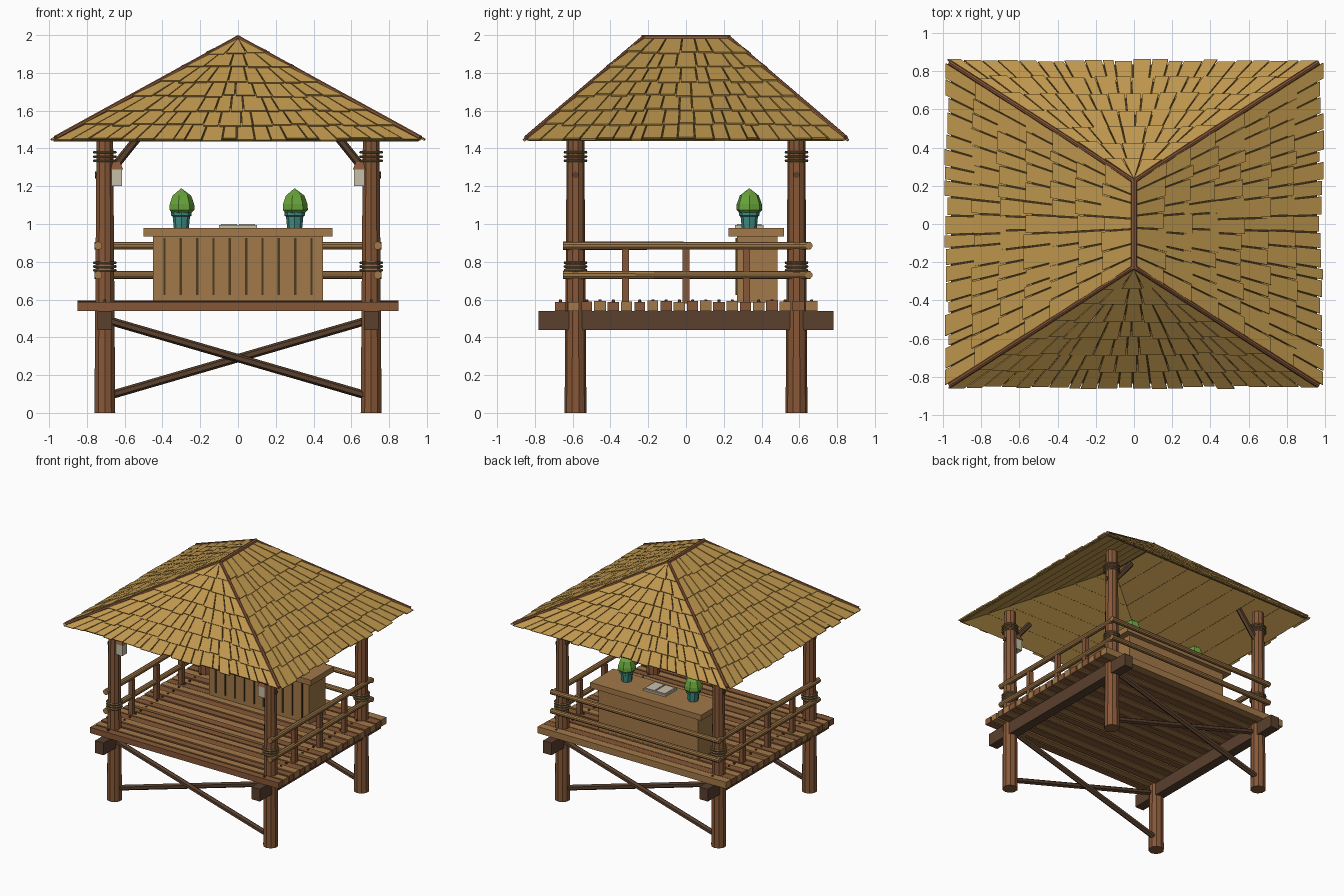
import bpy, bmesh, math, random
from mathutils import Vector, Matrix

random.seed(4)
if "Cube" in bpy.data.objects:
    bpy.data.objects.remove(bpy.data.objects["Cube"])


def material(name, rgb):
    m = bpy.data.materials.new(name)
    m.use_nodes = True
    m.diffuse_color = (*rgb, 1)
    m.node_tree.nodes["Principled BSDF"].inputs["Base Color"].default_value = (*rgb, 1)
    return m


THATCH = material("straw thatch", (0.52, 0.31, 0.075))
GAP = material("thatch gap", (0.07, 0.045, 0.015))
BROWN = material("red brown wood", (0.24, 0.095, 0.038))
DARK = material("dark wood", (0.1, 0.05, 0.026))
TAN = material("tan wood", (0.36, 0.19, 0.065))
ROPE = material("rope", (0.22, 0.15, 0.06))
TEAL = material("teal pot", (0.05, 0.27, 0.23))
GREEN = material("leaf green", (0.14, 0.37, 0.045))
PALE = material("pale paper", (0.58, 0.52, 0.4))


def finish(name, bm, *mats):
    bmesh.ops.recalc_face_normals(bm, faces=bm.faces)
    me = bpy.data.meshes.new(name)
    bm.to_mesh(me)
    bm.free()
    for m in mats:
        me.materials.append(m)
    ob = bpy.data.objects.new(name, me)
    bpy.context.collection.objects.link(ob)
    return ob


def box(name, x, y, z, mat):
    """Box from (low, high) ranges on each axis."""
    bm = bmesh.new()
    bmesh.ops.create_cube(bm, size=1)
    for v in bm.verts:
        v.co = [r[0] + (c + 0.5) * (r[1] - r[0]) for c, r in zip(v.co, (x, y, z))]
    return finish(name, bm, mat)


def rod(name, a, b, r1, r2, mat, sides=10):
    """Straight, optionally tapered pole between two points."""
    a, b = Vector(a), Vector(b)
    d = b - a
    m = Matrix.Translation((a + b) / 2) @ d.to_track_quat("Z", "Y").to_matrix().to_4x4()
    bm = bmesh.new()
    bmesh.ops.create_cone(bm, cap_ends=True, segments=sides, radius1=r1, radius2=r2,
                          depth=d.length, matrix=m)
    return finish(name, bm, mat)


def lathe(name, x, y, profile, mat, sides=8):
    """Closed turned shape from (radius, height) pairs."""
    bm = bmesh.new()
    rings = [[bm.verts.new((x + r * math.cos(2 * math.pi * i / sides),
                            y + r * math.sin(2 * math.pi * i / sides), z))
              for i in range(sides)] for r, z in profile]
    for lo, hi in zip(rings, rings[1:]):
        for i in range(sides):
            j = (i + 1) % sides
            bm.faces.new((lo[i], lo[j], hi[j], hi[i]))
    bm.faces.new(rings[0])
    bm.faces.new(rings[-1])
    return finish(name, bm, mat)


PX, PY = 0.705, 0.585

# Posts with rope bindings, knee braces and pegs
for sx in (-1, 1):
    for sy in (-1, 1):
        x, y = sx * PX, sy * PY
        rod("post", (x, y, 0), (x, y, 1.5), 0.058, 0.046, BROWN)
        for z in (0.755, 0.775, 0.795, 1.335, 1.357, 1.38):
            bpy.ops.mesh.primitive_torus_add(location=(x, y, z), major_radius=0.057,
                                             minor_radius=0.007, major_segments=12,
                                             minor_segments=5)
            ring = bpy.context.object
            ring.name = "rope_ring"
            ring.data.materials.append(ROPE)
        rod("knee_brace", (x, y, 1.24), (sx * 0.52, y, 1.47), 0.022, 0.022, DARK, 6)
        rod("brace_peg", (x, y, 1.26), (sx * 0.758, y, 1.26), 0.018, 0.018, DARK, 6)

# Beams and crossed bracing under the floor
for s in (-1, 1):
    box("floor_beam", (s * PX - 0.038, s * PX + 0.038), (-0.78, 0.78), (0.44, 0.54), DARK)
    for t in (-1, 1):
        y = s * PY + t * 0.015
        rod("cross_brace", (-t * PX, y, 0.085), (t * PX, y, 0.495), 0.022, 0.022, DARK, 6)

# Floor planks and nails
nails = bmesh.new()
for i in range(20):
    y = (i - 9.5) * 0.07
    w = random.uniform(0.027, 0.032)
    box("floor_plank", (-0.85, 0.85), (y - w, y + w), (0.54, random.uniform(0.586, 0.595)),
        TAN if i % 2 else BROWN)
    for x in (-PX, PX):
        bmesh.ops.create_cone(nails, cap_ends=True, segments=6, radius1=0.01, radius2=0.007,
                              depth=0.02, matrix=Matrix.Translation((x, y, 0.59)))
finish("floor_nails", nails, DARK)

# Railings on both sides and the back
for z in (0.73, 0.885):
    for s in (-1, 1):
        rod("side_rail", (s * 0.74, -0.65, z), (s * 0.74, 0.66, z), 0.022, 0.02, TAN)
    rod("back_rail", (-0.76, 0.65, z), (0.76, 0.65, z), 0.02, 0.02, TAN)
for s in (-1, 1):
    for y in (-0.32, 0, 0.32):
        box("baluster", (s * 0.735 - 0.018, s * 0.735 + 0.018), (y - 0.018, y + 0.018),
            (0.58, 0.868), BROWN)

# Counter with dark grooves in its front
box("counter_body", (-0.45, 0.45), (0.27, 0.485), (0.585, 0.94), TAN)
box("counter_top", (-0.5, 0.5), (0.225, 0.52), (0.935, 0.98), TAN)
for i in range(10):
    x = (i - 4.5) * 0.0865
    box("counter_groove", (x - 0.006, x + 0.006), (0.263, 0.272), (0.625, 0.925), GAP)

# Open booklet on the counter
box("booklet_cover", (-0.1, 0.1), (0.26, 0.41), (0.98, 0.994), PALE)
for s in (-1, 1):
    box("booklet_page", (s * 0.048 - 0.042, s * 0.048 + 0.042), (0.27, 0.4), (0.99, 1.0), PALE)

# Potted plants and lanterns
for s in (-1, 1):
    lathe("plant_pot", s * 0.3, 0.335, [(0.04, 0.98), (0.046, 1.04), (0.055, 1.045), (0.055, 1.065)], TEAL)
    lathe("plant_leaves", s * 0.3, 0.335,
          [(0.045, 1.05), (0.07, 1.075), (0.068, 1.105), (0.052, 1.15), (0.002, 1.188)], GREEN, 7)
    lx = s * 0.643
    box("lantern_body", (lx - 0.03, lx + 0.03), (-PY - 0.03, -PY + 0.03), (1.2, 1.29), PALE)
    bm = bmesh.new()
    bmesh.ops.create_cone(bm, cap_ends=True, segments=4, radius1=0.05, radius2=0.024, depth=0.045,
                          matrix=Matrix.Translation((lx, -PY, 1.31)) @ Matrix.Rotation(math.pi / 4, 4, "Z"))
    finish("lantern_cap", bm, BROWN)

# Thatched hip roof: overlapping strips below, staggered bundles above
EX, EY, EZ, RY, RZ = 0.955, 0.83, 1.435, 0.225, 1.968
ROWS = 7


def corner(sx, sy):
    return Vector((sx * EX, sy * EY, EZ))


def ridge(sy):
    return Vector((0, sy * RY, RZ))


def tile(bm, face, u0, u1, v0, v1, low, high, thick):
    """Thin slab on a roof slope, lifted by low at its foot and high at its head."""
    a, b, c, d = face
    n = (b - a).cross(d - a).normalized()

    def at(u, v, h):
        return bm.verts.new(a.lerp(b, u).lerp(d.lerp(c, u), v) + n * h)
    foot = [at(u0, v0, low), at(u1, v0, low), at(u1, v1, high), at(u0, v1, high)]
    top = [at(u0, v0, low + thick), at(u1, v0, low + thick),
           at(u1, v1, high + thick), at(u0, v1, high + thick)]
    bm.faces.new(foot[::-1])
    bm.faces.new(top)
    for i in range(4):
        j = (i + 1) % 4
        bm.faces.new((foot[i], foot[j], top[j], top[i]))


slopes = {
    "front": (corner(-1, -1), corner(1, -1), ridge(-1), ridge(-1)),
    "left": (corner(1, -1), corner(1, 1), ridge(1), ridge(-1)),
    "back": (corner(1, 1), corner(-1, 1), ridge(1), ridge(1)),
    "right": (corner(-1, 1), corner(-1, -1), ridge(-1), ridge(1)),
}
for side, face in slopes.items():
    base, straw = bmesh.new(), bmesh.new()
    eave, crest = (face[1] - face[0]).length, (face[2] - face[3]).length
    for r in range(ROWS):
        v0, v1 = r / ROWS, min((r + 1.15) / ROWS, 0.995)
        tile(base, face, 0, 1, v0, v1, 0.004, 0, 0.006)
        width = eave + (crest - eave) * (r + 0.3) / ROWS
        count = max(3, round(width / 0.085))
        cuts = [0] + [(i + random.uniform(-0.2, 0.2)) / count for i in range(1, count)] + [1]
        gap = 0.0035 / width
        for u0, u1 in zip(cuts, cuts[1:]):
            drop = random.uniform(0, 0.025)
            tile(straw, face, u0 + gap * (u0 > 0), u1 - gap * (u1 < 1), v0 - drop, v1,
                 0.018 + random.uniform(0, 0.005), 0.01, 0.01)
    ob = finish("roof_lining_" + side, base, THATCH, GAP)
    for p in ob.data.polygons:
        p.material_index = int(p.normal.z > 0.1)
    finish("roof_thatch_" + side, straw, THATCH)

# Poles along the hips and the ridge
for sy in (-1, 1):
    for sx in (-1, 1):
        rod("hip_pole", (sx * 0.965, sy * 0.845, 1.455), (0, sy * RY, 1.987), 0.014, 0.012, BROWN, 8)
rod("ridge_pole", (0, -0.235, 1.983), (0, 0.235, 1.983), 0.017, 0.017, BROWN, 8)
